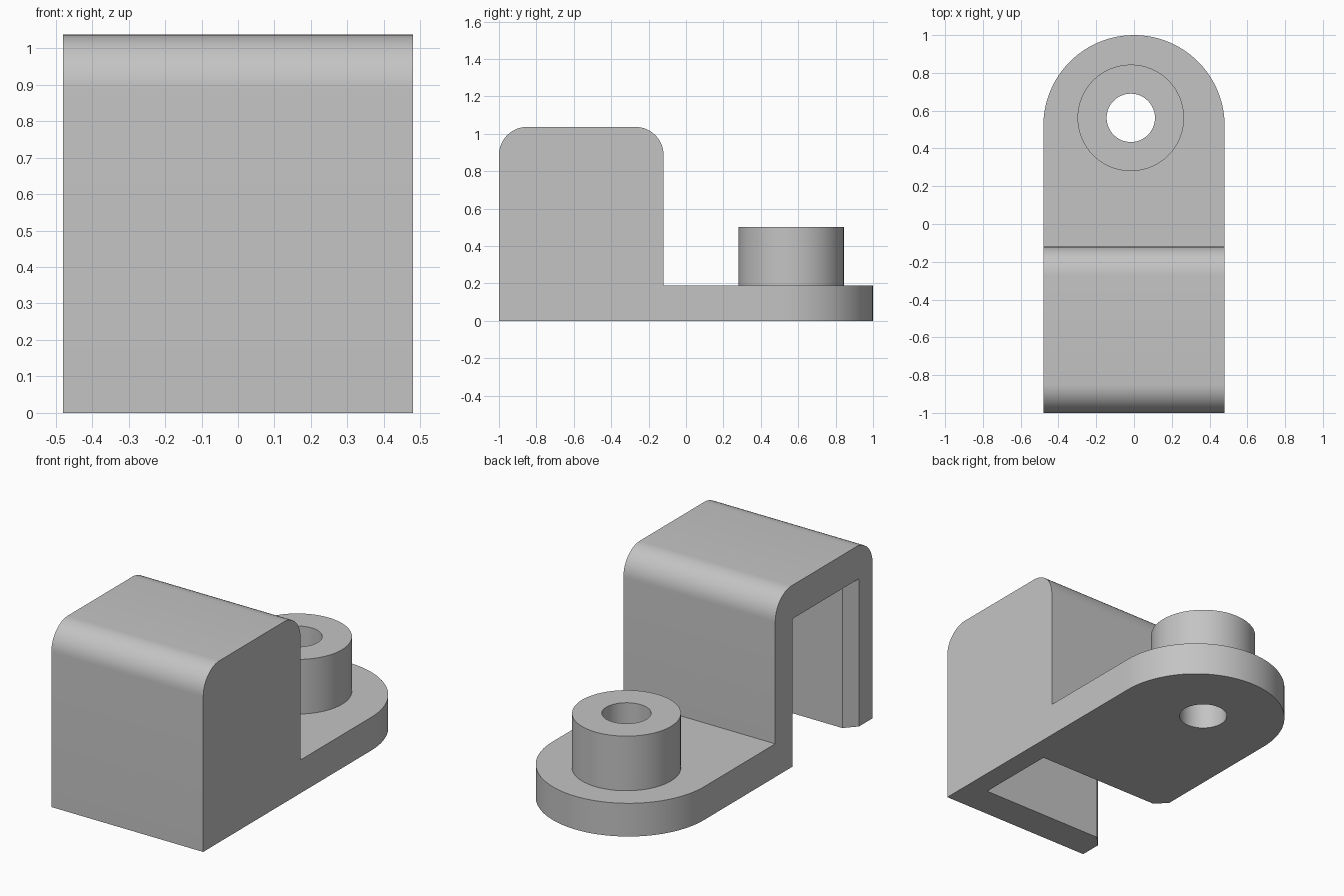
import bpy, bmesh, math
from mathutils import Vector

cube = bpy.data.objects.get("Cube")
if cube:
    bpy.data.objects.remove(cube, do_unlink=True)

grey = bpy.data.materials.new("plain grey")
grey.use_nodes = True
grey.diffuse_color = (0.55, 0.55, 0.55, 1)
grey.node_tree.nodes["Principled BSDF"].inputs["Base Color"].default_value = (0.55, 0.55, 0.55, 1)

W = 0.48            # half width
BOSS = (-0.017, 0.562)


def arc(cx, cy, r, start, end, steps):
    """Points on an arc, angles in degrees."""
    angles = [math.radians(start + (end - start) * i / steps) for i in range(steps + 1)]
    return [(cx + r * math.cos(a), cy + r * math.sin(a)) for a in angles]


def prism(name, outline, direction):
    """Extrude a closed outline of 3D points."""
    bm = bmesh.new()
    face = bm.faces.new([bm.verts.new(p) for p in outline])
    ext = bmesh.ops.extrude_face_region(bm, geom=[face])
    moved = [g for g in ext["geom"] if isinstance(g, bmesh.types.BMVert)]
    bmesh.ops.translate(bm, verts=moved, vec=Vector(direction))
    bmesh.ops.recalc_face_normals(bm, faces=bm.faces)
    mesh = bpy.data.meshes.new(name)
    bm.to_mesh(mesh)
    bm.free()
    mesh.materials.append(grey)
    obj = bpy.data.objects.new(name, mesh)
    bpy.context.collection.objects.link(obj)
    return obj


def upright(name, outline, z0, z1):
    return prism(name, [(x, y, z0) for x, y in outline], (0, 0, z1 - z0))


def combine(target, tool, operation):
    mod = target.modifiers.new(operation.lower(), "BOOLEAN")
    mod.operation = operation
    mod.solver = "EXACT"
    mod.object = tool
    bpy.ops.object.select_all(action="DESELECT")
    bpy.context.view_layer.objects.active = target
    target.select_set(True)
    bpy.ops.object.modifier_apply(modifier=mod.name)
    bpy.data.objects.remove(tool, do_unlink=True)


# Hood with two rounded top edges
side = [(-1, 0), (-0.12, 0)]
side += arc(-0.27, 0.887, 0.15, 0, 90, 12)
side += arc(-0.85, 0.887, 0.15, 90, 180, 12)
bracket = prism("bracket_body", [(-W, y, z) for y, z in side], (2 * W, 0, 0))

# Round-ended base plate
plate = [(-W, -0.2), (W, -0.2)] + arc(0, 0.52, W, 0, 180, 48)
combine(bracket, upright("base_plate", plate, 0, 0.19), "UNION")

# Boss on the plate
boss = arc(*BOSS, 0.282, 0, 360, 64)[:-1]
combine(bracket, upright("boss", boss, 0.1, 0.502), "UNION")

# Bore through boss and plate
bore = arc(*BOSS, 0.128, 0, 360, 48)[:-1]
combine(bracket, upright("bore_cutter", bore, -0.2, 0.8), "DIFFERENCE")

# Pocket open below and at one side, with chamfered mouth
pocket = [(-0.6, -0.877), (-W, -0.877), (-0.42, -0.812), (0.356, -0.812),
          (0.356, -0.338), (-0.42, -0.338), (-W, -0.275), (-0.6, -0.275)]
combine(bracket, upright("pocket_cutter", pocket, -0.2, 0.845), "DIFFERENCE")

bpy.ops.object.select_all(action="DESELECT")
bpy.context.view_layer.objects.active = bracket
bracket.select_set(True)
bpy.ops.object.shade_smooth_by_angle(angle=math.radians(30))
